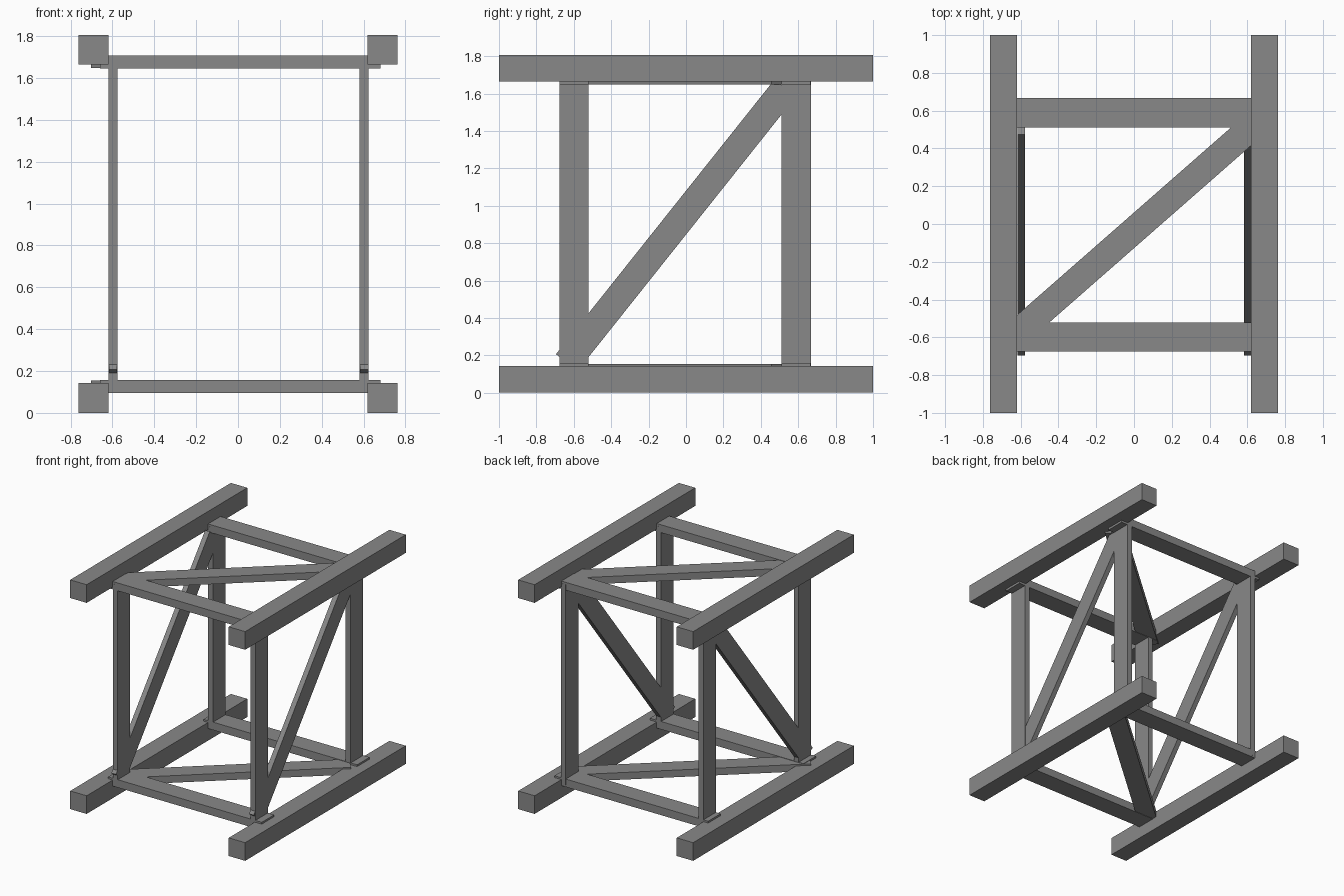
import bpy
from mathutils import Vector, Matrix

if "Cube" in bpy.data.objects:
    bpy.data.objects.remove(bpy.data.objects["Cube"])

steel = bpy.data.materials.new("grey steel")
steel.diffuse_color = (0.25, 0.25, 0.25, 1)
steel.use_nodes = True
steel.node_tree.nodes["Principled BSDF"].inputs["Base Color"].default_value = steel.diffuse_color


def finish(name, verts):
    """Closed bar from 8 corners: four at one end, four at the other."""
    faces = [(3, 2, 1, 0), (4, 5, 6, 7)]
    faces += [(i, (i + 1) % 4, (i + 1) % 4 + 4, i + 4) for i in range(4)]
    mesh = bpy.data.meshes.new(name)
    mesh.from_pydata(verts, [], faces)
    mesh.materials.append(steel)
    obj = bpy.data.objects.new(name, mesh)
    bpy.context.collection.objects.link(obj)


def bar(name, a, b, flat, thick, wide):
    """Rectangular bar from a to b; 'flat' is the axis of its thickness."""
    a, b, n = Vector(a), Vector(b), Vector(flat)
    s = n.cross((b - a).normalized())
    ring = [n * (i * thick / 2) + s * (j * wide / 2)
            for i, j in ((-1, -1), (1, -1), (1, 1), (-1, 1))]
    finish(name, [p + r for p in (a, b) for r in ring])


X, Z = (1, 0, 0), (0, 0, 1)
FRONT, BACK = -0.598, 0.589          # centre lines of the frame bars

# Long skids and top rails
for side, x in (("left", -0.691), ("right", 0.691)):
    for level, z in (("lower", 0.072), ("upper", 1.735)):
        bar(f"{level}_{side}_rail", (x, -1, z), (x, 1, z), Z, 0.143, 0.143)

# Horizontal frames: cross bars with a diagonal brace
for level, z in (("lower", 0.127), ("upper", 1.677)):
    for end, y in (("front", FRONT), ("back", BACK)):
        bar(f"{level}_{end}_cross_bar", (-0.66, y, z), (0.68, y, z), Z, 0.062, 0.155)
    bar(f"{level}_diagonal", (-0.655, -0.608, z), (0.62, 0.51, z), Z, 0.056, 0.142)

# Side frames: posts with a diagonal brace
for side, x in (("left", -0.597), ("right", 0.603)):
    for end, y in (("front", FRONT), ("back", BACK)):
        bar(f"{side}_{end}_post", (x, y, 0.11), (x, y, 1.69), X, 0.043, 0.156)
    bar(f"{side}_diagonal", (x, -0.638, 0.161), (x, 0.53, 1.629), X, 0.040, 0.146)
